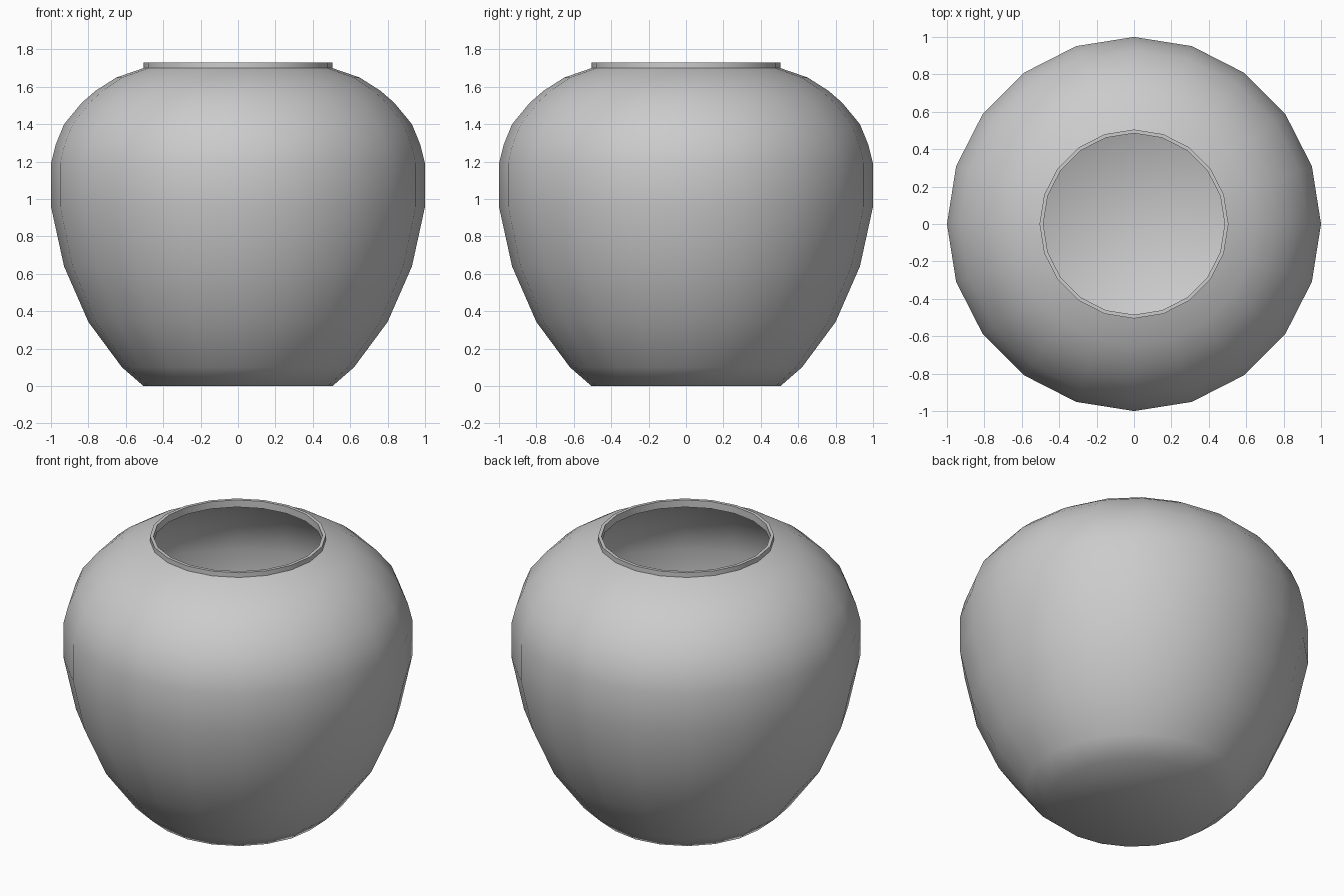
import bpy, bmesh, math

if "Cube" in bpy.data.objects:
    bpy.data.objects.remove(bpy.data.objects["Cube"])

SIDES = 20
WALL = 0.02

# Outer profile (radius, height) from foot to shoulder
outer = [(0.505, 0.0), (0.62, 0.10), (0.80, 0.343), (0.93, 0.64),
         (1.0, 0.96), (1.0, 1.19), (0.975, 1.29), (0.93, 1.40),
         (0.835, 1.515), (0.76, 1.58), (0.65, 1.65), (0.505, 1.70)]


def inset(points, distance):
    """Offset the profile inwards along its normals."""
    result = []
    for i, (r, z) in enumerate(points):
        r0, z0 = points[max(i - 1, 0)]
        r1, z1 = points[min(i + 1, len(points) - 1)]
        dr, dz = r1 - r0, z1 - z0
        length = math.hypot(dr, dz)
        result.append((r - dz / length * distance,
                       max(z + dr / length * distance, distance)))
    return result


# Closed wall section: outside, upright lip, then back down the inside
inner = inset(outer, WALL)
inner[-1] = (0.485, 1.685)
profile = outer + [(0.505, 1.73), (0.485, 1.73)] + inner[::-1]


def lathe(name, points, sides):
    bm = bmesh.new()
    rings = []
    for r, z in points:
        rings.append([bm.verts.new((r * math.cos(2 * math.pi * k / sides),
                                    r * math.sin(2 * math.pi * k / sides), z))
                      for k in range(sides)])
    for a, b in zip(rings, rings[1:]):
        for k in range(sides):
            n = (k + 1) % sides
            bm.faces.new((a[k], a[n], b[n], b[k]))
    # Underside and inner floor
    bm.faces.new(rings[0][::-1])
    bm.faces.new(rings[-1])
    bmesh.ops.recalc_face_normals(bm, faces=bm.faces)
    mesh = bpy.data.meshes.new(name)
    bm.to_mesh(mesh)
    bm.free()
    obj = bpy.data.objects.new(name, mesh)
    bpy.context.collection.objects.link(obj)
    return obj


vase = lathe("vase", profile, SIDES)
bpy.context.view_layer.objects.active = vase
vase.select_set(True)
bpy.ops.object.shade_smooth_by_angle(angle=math.radians(60))
